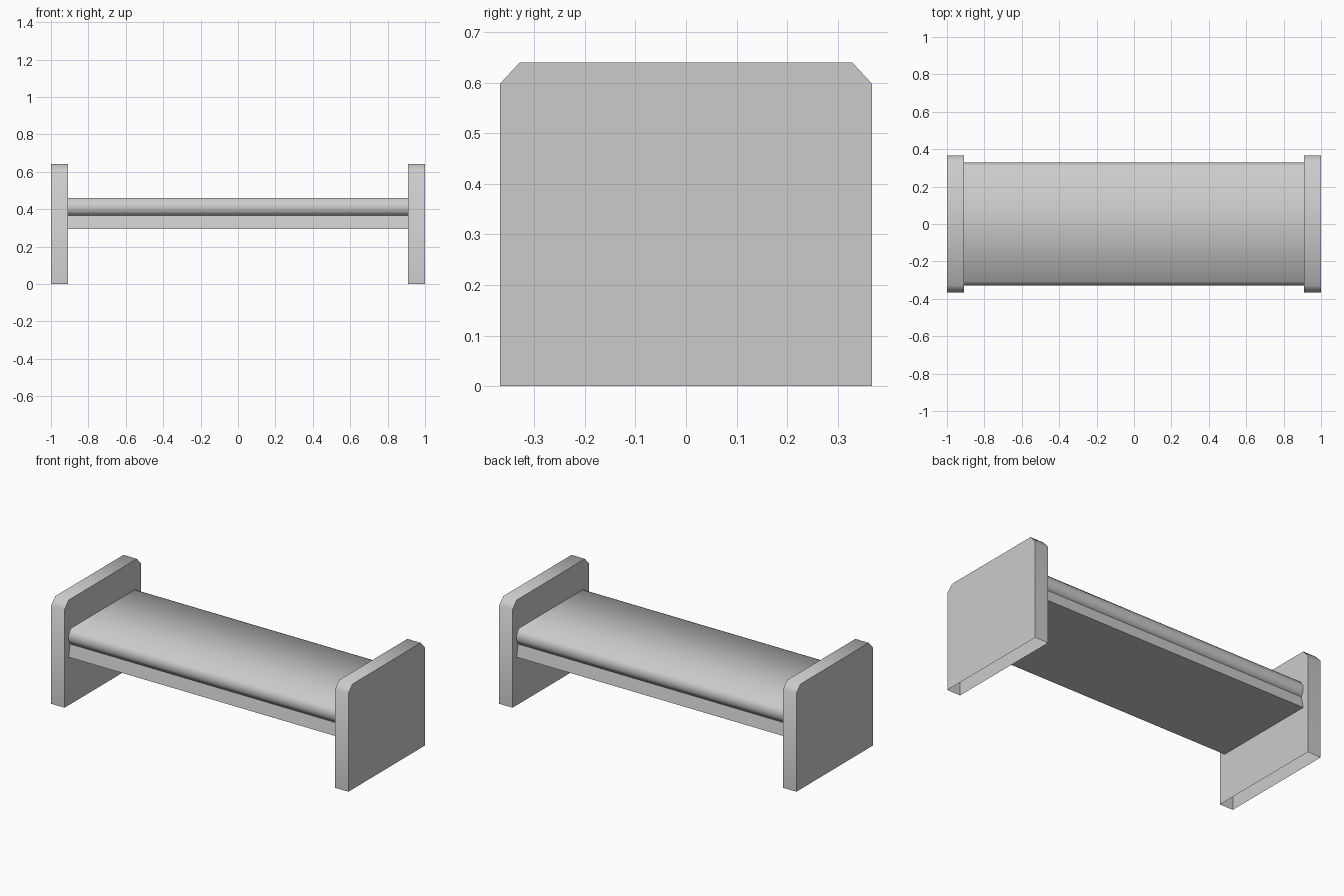
import bpy, bmesh, math

cube = bpy.data.objects.get("Cube")
if cube:
    bpy.data.objects.remove(cube, do_unlink=True)

# Single plain grey
grey = bpy.data.materials.new("plain_grey")
grey.use_nodes = True
colour = (0.6, 0.6, 0.6, 1)
grey.diffuse_color = colour
grey.node_tree.nodes["Principled BSDF"].inputs["Base Color"].default_value = colour


def extrude_profile(name, half, x0, x1, open_bottom=False, angle=65):
    """Mirror a (y, z) half profile across y = 0 and extrude it along x."""
    outline = half + [(-y, z) for y, z in reversed(half)]
    bm = bmesh.new()
    face = bm.faces.new([bm.verts.new((x0, y, z)) for y, z in outline])
    moved = bmesh.ops.extrude_face_region(bm, geom=[face])["geom"]
    verts = [v for v in moved if isinstance(v, bmesh.types.BMVert)]
    bmesh.ops.translate(bm, verts=verts, vec=(x1 - x0, 0, 0))
    # the extrusion may leave the starting cap behind or remove it
    caps = [f for f in bm.faces if all(abs(v.co.x - x0) < 1e-5 for v in f.verts)]
    if not caps:
        start = [e for e in bm.edges if e.is_boundary]
        bmesh.ops.holes_fill(bm, edges=start)
    bmesh.ops.recalc_face_normals(bm, faces=bm.faces[:])
    if open_bottom:
        low = min(v.co.z for v in bm.verts)
        bottom = [f for f in bm.faces if all(v.co.z < low + 1e-4 for v in f.verts)]
        bmesh.ops.delete(bm, geom=bottom, context='FACES_ONLY')
    mesh = bpy.data.meshes.new(name)
    bm.to_mesh(mesh)
    bm.free()
    mesh.materials.append(grey)
    obj = bpy.data.objects.new(name, mesh)
    bpy.context.collection.objects.link(obj)
    bpy.ops.object.select_all(action='DESELECT')
    obj.select_set(True)
    bpy.context.view_layer.objects.active = obj
    bpy.ops.object.shade_smooth_by_angle(angle=math.radians(angle))
    return obj


# End boards: chamfered top corners, hollow underneath
board = [(0.367, 0), (0.367, 0.598), (0.328, 0.64)]
extrude_profile("left_end_board", board, 0.91, 1.0, open_bottom=True)
extrude_profile("right_end_board", board, -1.0, -0.91, open_bottom=True)

# Bed base, narrowing slightly towards the mattress
extrude_profile("bed_base", [(0.328, 0.293), (0.312, 0.366)], -0.91, 0.91)

# Mattress with softened edges
extrude_profile("mattress",
                [(0.312, 0.366), (0.328, 0.395), (0.328, 0.425), (0.308, 0.46)],
                -0.91, 0.91)
